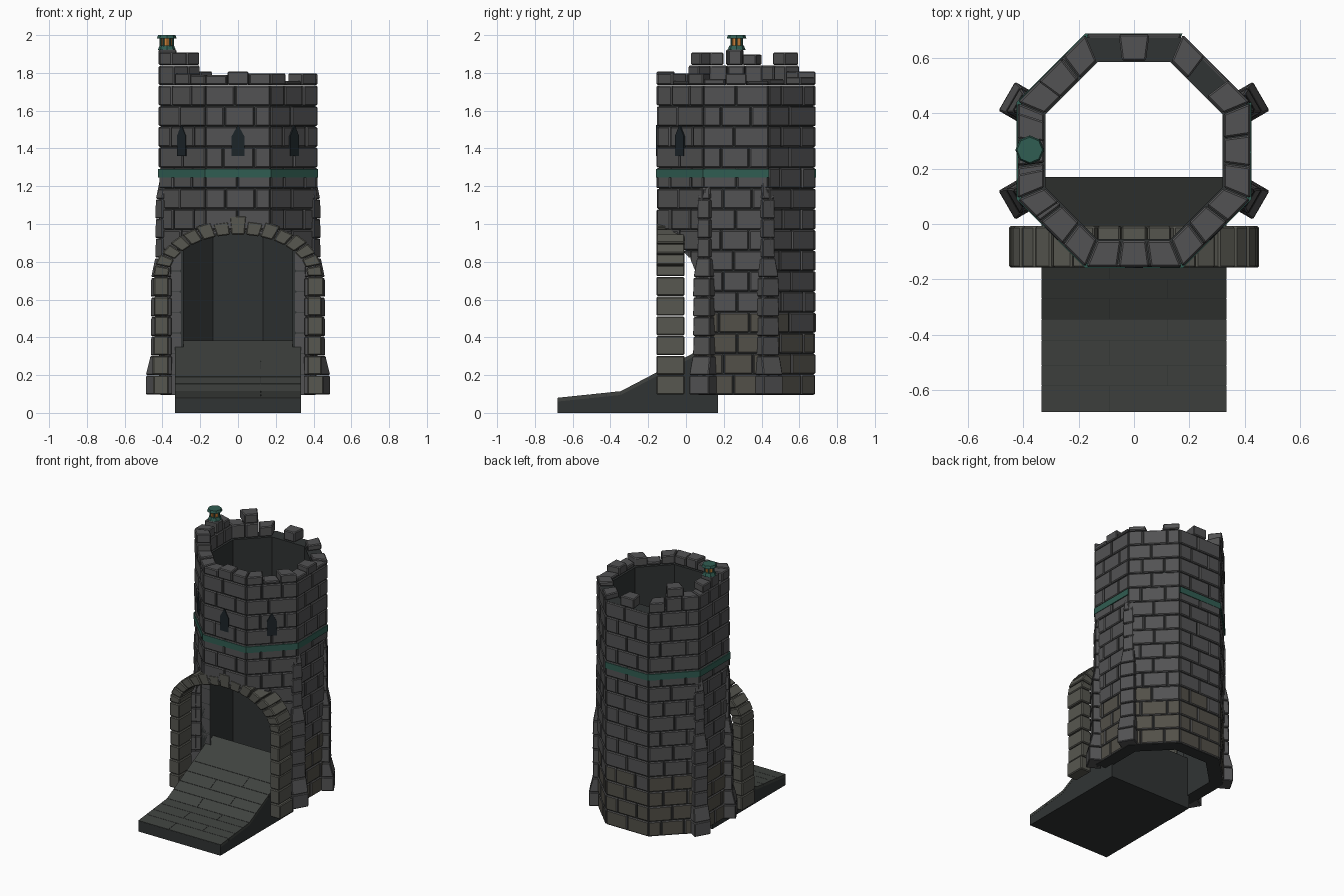
import bpy, bmesh, random
from math import sin, cos, pi, tan, radians
from mathutils import Vector

if "Cube" in bpy.data.objects:
    bpy.data.objects.remove(bpy.data.objects["Cube"])

random.seed(4)
CY = 0.265                      # tower axis
T = tan(pi / 8)                 # octagon half side per unit of apothem
Z0, H, COURSES = 0.095, 0.1093, 15


def mat(name, r, g, b):
    m = bpy.data.materials.new(name)
    m.diffuse_color = (r, g, b, 1)
    m.use_nodes = True
    m.node_tree.nodes["Principled BSDF"].inputs["Base Color"].default_value = m.diffuse_color
    return m


STONE = mat("grey_stone", 0.085, 0.085, 0.087)
MOSSY = mat("mossy_stone", 0.085, 0.08, 0.065)
OLIVE = mat("arch_stone", 0.095, 0.095, 0.08)
DARK = mat("dark_mortar", 0.03, 0.034, 0.034)
PAVE = mat("paving", 0.05, 0.055, 0.05)
GREEN = mat("green_metal", 0.03, 0.11, 0.085)
GLOW = mat("lamp_amber", 0.6, 0.22, 0.04)
SLIT = mat("window_dark", 0.012, 0.018, 0.022)


def block(bm, lower, upper, mi=0):
    """Six-sided block from two four-point rings."""
    v = [bm.verts.new(p) for p in list(lower) + list(upper)]
    for f in ((3, 2, 1, 0), (4, 5, 6, 7), (0, 1, 5, 4), (1, 2, 6, 5), (2, 3, 7, 6), (3, 0, 4, 7)):
        bm.faces.new([v[i] for i in f]).material_index = mi


def finish(bm, name, mats, bevel=0.0):
    bmesh.ops.recalc_face_normals(bm, faces=bm.faces)
    if bevel:
        bmesh.ops.bevel(bm, geom=list(bm.edges), offset=bevel, segments=1, affect='EDGES')
    me = bpy.data.meshes.new(name)
    bm.to_mesh(me)
    bm.free()
    for m in mats:
        me.materials.append(m)
    ob = bpy.data.objects.new(name, me)
    bpy.context.collection.objects.link(ob)
    return ob


def prism(bm, ring, shift):
    """Extrude a flat outline by a vector."""
    a = [bm.verts.new(p) for p in ring]
    b = [bm.verts.new(Vector(p) + Vector(shift)) for p in ring]
    bm.faces.new(a)
    bm.faces.new(b[::-1])
    for i in range(len(a)):
        j = (i + 1) % len(a)
        bm.faces.new((a[i], b[i], b[j], a[j]))


def wall(k, d, f, z):
    """Point on octagon face k at apothem d, fraction f along the face."""
    a = k * pi / 4
    s = (2 * f - 1) * d * T
    return Vector((d * cos(a) - s * sin(a), CY + d * sin(a) + s * cos(a), z))


def brick(bm, k, f0, f1, z0, z1, d0=0.33, d1=0.42, gap=0.007, mi=0):
    ring = [(d0, f0 + gap), (d1, f0 + gap), (d1, f1 - gap), (d0, f1 - gap)]
    block(bm, [wall(k, d, f, z0 + 0.002) for d, f in ring],
          [wall(k, d, f, z1 - 0.002) for d, f in ring], mi)


# Hidden doorway cutter
cutter_bm = bmesh.new()
outline = [(-0.38, -0.3, -0.1), (0.38, -0.3, -0.1)]
outline += [(0.38 * cos(pi * i / 20), -0.3, 0.72 + 0.24 * sin(pi * i / 20)) for i in range(21)]
prism(cutter_bm, outline, (0, 0.4, 0))
cutter = finish(cutter_bm, "doorway_cutter", [])
cutter.hide_render = True
cutter.hide_viewport = True


def cut_door(ob):
    m = ob.modifiers.new("doorway", 'BOOLEAN')
    m.operation = 'DIFFERENCE'
    m.solver = 'EXACT'
    m.object = cutter


# Tower courses
bm = bmesh.new()
for c in range(COURSES):
    z = Z0 + c * H
    for k in range(8):
        cuts = [0, 0.27, 0.73, 1] if (c + k) % 2 else [0, 0.48, 1]
        cuts = [f if f in (0, 1) else f + random.uniform(-0.04, 0.04) for f in cuts]
        for f0, f1 in zip(cuts, cuts[1:]):
            brick(bm, k, f0, f1, z, z + H, d1=0.42 + random.uniform(-0.004, 0.002),
                  mi=1 if z < 0.4 or (z < 0.5 and random.random() < 0.5) else 0)
cut_door(finish(bm, "tower_bricks", [STONE, MOSSY], 0.006))

# Smooth inner core showing as mortar and inside wall
bm = bmesh.new()
loops = [[bm.verts.new(wall(k, d, 0, z)) for k in range(8)]
         for d, z in ((0.32, Z0), (0.409, Z0), (0.409, 1.733), (0.32, 1.733))]
for i in range(4):
    for k in range(8):
        a, b, n = loops[i], loops[(i + 1) % 4], (k + 1) % 8
        bm.faces.new((a[k], a[n], b[n], b[k]))
cut_door(finish(bm, "tower_core", [DARK]))

# Broken crown, higher on the left side
top = Z0 + COURSES * H
crown = [(1.77, 1.80, 1.76), (1.77, 0, 1.78), (0, 1.81, 0), (1.81, 1.84, 1.84),
         (1.84, 1.84, 1.84), (1.84, 1.80, 1.79), (1.79, 1.81, 1.80), (1.80, 1.76, 1.80)]
bm = bmesh.new()
for k, tops in enumerate(crown):
    for i, zt in enumerate(tops):
        if zt:
            brick(bm, k, i / 3, (i + 1) / 3, top, zt, d0=0.325)
for k, f0, f1, zt in ((3, 0.35, 0.7, 1.91), (4, 0.1, 0.38, 1.90), (4, 0.38, 0.66, 1.925),
                      (4, 0.74, 1, 1.91), (5, 0, 0.28, 1.91)):
    brick(bm, k, f0, f1, 1.84, zt, d0=0.325)
finish(bm, "crown_blocks", [STONE], 0.006)

# Green string course (missing on one rear diagonal)
bm = bmesh.new()
for k in (0, 2, 3, 4, 5, 6, 7):
    brick(bm, k, 0, 1, 1.243, 1.292, d0=0.40, d1=0.424, gap=0)
finish(bm, "green_band", [GREEN])

# Pointed arrow slits on the three front faces
for k, side in ((5, "left"), (6, "middle"), (7, "right")):
    bm = bmesh.new()
    n = Vector((cos(k * pi / 4), sin(k * pi / 4), 0))
    pts = [(-0.1, 1.36), (0.1, 1.36), (0.1, 1.465), (0, 1.525), (-0.1, 1.465)]
    prism(bm, [wall(k, 0.40, 0.5 + f, z) for f, z in pts], n * 0.025)
    finish(bm, "arrow_slit_" + side, [SLIT])

# Four stepped corner buttresses
steps = [(0.497, 0.497, .12, .12), (0.497, 0.472, .12, .11)] + [(0.472, 0.470, .105, .10)] * 4
steps += [(0.470, 0.452, .10, .08)] + [(0.452, 0.450, .075, .072)] * 3 + [(0.45, 0.43, .07, .06)]
bm = bmesh.new()
for sx in (-1, 1):
    for sy in (-1, 1):
        n = Vector((sx * cos(radians(30)), sy * sin(radians(30)), 0))
        t = Vector((-n.y, n.x, 0))
        base = Vector((sx * 0.42, CY + sy * 0.174, 0)) - n * 0.451
        hb = (1.235 - Z0) / len(steps)
        for i, (r0, r1, w0, w1) in enumerate(steps):
            rings = []
            for r, w, z in ((r0, w0, Z0 + i * hb + 0.002), (r1, w1, Z0 + (i + 1) * hb - 0.002)):
                rings.append([base + n * a + t * b * w / 2 + Vector((0, 0, z))
                              for a, b in ((0.40, -1), (r, -1), (r, 1), (0.40, 1))])
            block(bm, *rings)
finish(bm, "corner_buttresses", [STONE], 0.005)

# Doorway jambs and elliptical arch ring
bm = bmesh.new()
YF, YB = -0.157, -0.008
for s in (-1, 1):
    for i in range(6):
        z, hj = Z0 + i * 0.1045, 0.1045
        xo = 0.445 + random.uniform(-0.004, 0.008)
        ring = [(s * 0.368, YF), (s * xo, YF), (s * xo, YB), (s * 0.368, YB)]
        block(bm, [(x, y, z + 0.002) for x, y in ring], [(x, y, z + hj - 0.002) for x, y in ring])
N = 15
for i in range(N):
    a0, a1 = pi * i / N + 0.008, pi * (i + 1) / N - 0.008
    e = random.uniform(-0.006, 0.008) + (0.02 if i == N // 2 else 0)
    quad = [(rx * cos(a), 0.722 + rz * sin(a)) for rx, rz, a in
            ((0.368, 0.222, a0), (0.45 + e, 0.298 + e, a0), (0.45 + e, 0.298 + e, a1), (0.368, 0.222, a1))]
    block(bm, [(x, YF, z) for x, z in quad], [(x, YB, z) for x, z in quad])
finish(bm, "doorway_arch", [OLIVE], 0.006)


# Ramp: solid body with a skin of paving slabs
def ramp_z(y):
    return 0.08 + (y + 0.68) * 0.1045 if y < -0.345 else 0.115 + (y + 0.345) * 0.524


bm = bmesh.new()
prof = [(-0.68, 0), (-0.68, 0.077), (-0.345, 0.112), (0.17, 0.382), (0.17, 0)]
prism(bm, [(-0.333, y, z) for y, z in prof], (0.666, 0, 0))
finish(bm, "ramp_body", [DARK])
bm = bmesh.new()
rows = [-0.68, -0.585, -0.51, -0.42, -0.345, -0.27, -0.2, -0.12, -0.04, 0.17]
for i, (y0, y1) in enumerate(zip(rows, rows[1:])):
    xs = [-0.335, 0.335] if i == 8 else [-0.335, (-0.09, 0.12)[i % 2], 0.335]
    for x0, x1 in zip(xs, xs[1:]):
        ring = [(x0 + 0.001, y0 + 0.001), (x1 - 0.001, y0 + 0.001),
                (x1 - 0.001, y1 - 0.001), (x0 + 0.001, y1 - 0.001)]
        block(bm, [(x, y, ramp_z(y) - 0.02) for x, y in ring], [(x, y, ramp_z(y)) for x, y in ring])
finish(bm, "ramp_slabs", [PAVE])


# Lantern on the high left wall
def drum(name, x, y, r, z0, z1, m, r2=None):
    bpy.ops.mesh.primitive_cone_add(vertices=8, radius1=r, radius2=r if r2 is None else r2,
                                    depth=z1 - z0, location=(x, y, (z0 + z1) / 2))
    bpy.context.object.name = name
    bpy.context.object.data.materials.append(m)


LX, LY = -0.377, 0.268
drum("lantern_base", LX, LY, 0.048, 1.92, 1.945, GREEN, 0.038)
drum("lantern_glass", LX, LY, 0.028, 1.945, 1.983, GLOW)
drum("lantern_cap", LX, LY, 0.052, 1.982, 2.0, GREEN, 0.046)
for i in range(6):
    drum("lantern_post", LX + 0.033 * cos(i * pi / 3), LY + 0.033 * sin(i * pi / 3), 0.005, 1.94, 1.985, GREEN)
